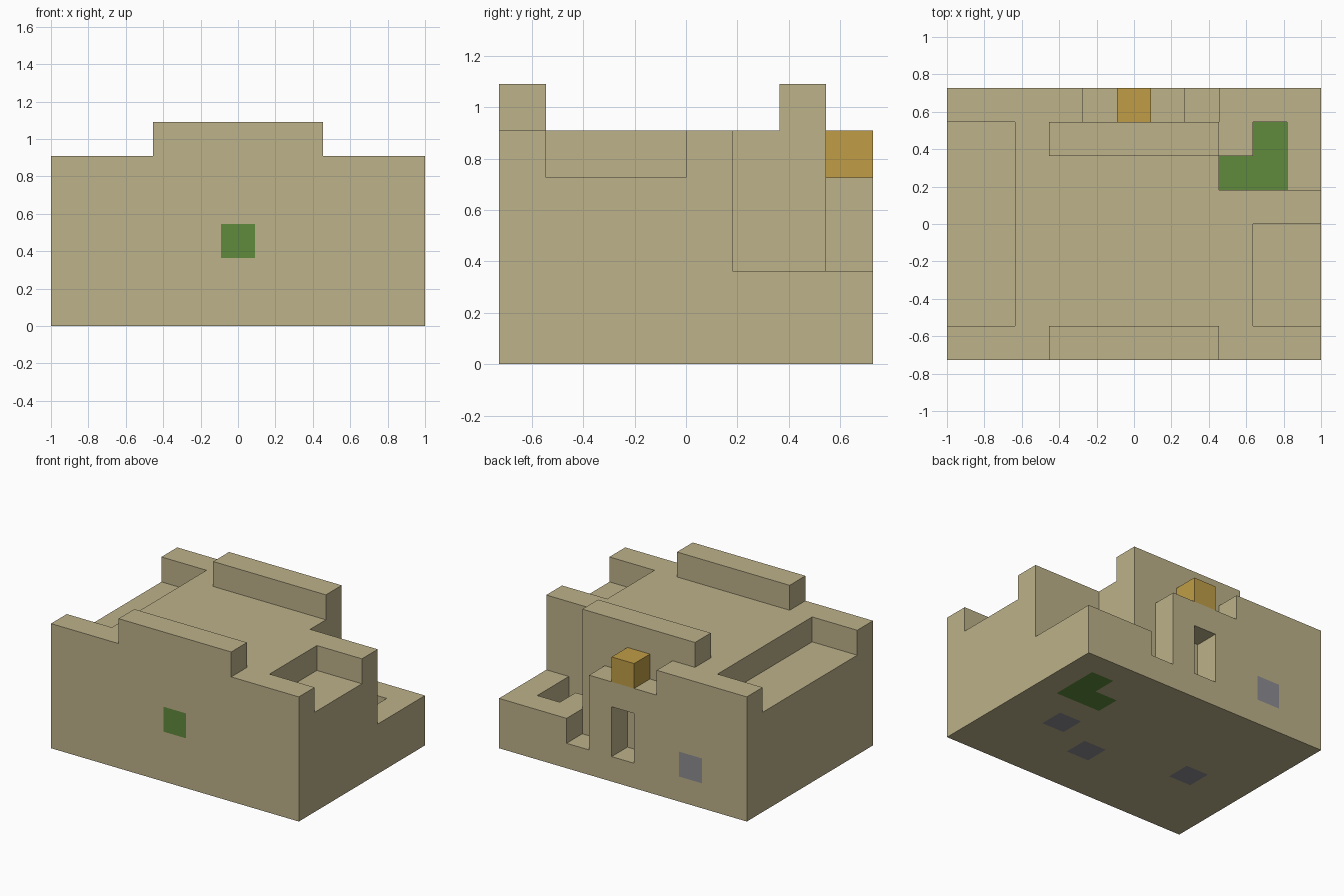
import bpy, bmesh, math
from mathutils import Vector

default = bpy.data.objects.get("Cube")
if default:
    bpy.data.objects.remove(default, do_unlink=True)

# The building sits on a grid of 11 x 8 x 6 equal cells
U = 2 / 11
SIZE = Vector((11, 8, 6))
ORIGIN = Vector((-1, -4 * U, 0))


def material(name, rgb):
    mat = bpy.data.materials.new(name)
    mat.use_nodes = True
    colour = (*rgb, 1)
    mat.diffuse_color = colour
    mat.node_tree.nodes["Principled BSDF"].inputs["Base Color"].default_value = colour
    return mat


SAND = material("sandstone", (0.51, 0.445, 0.255))
GREEN = material("moss green", (0.117, 0.254, 0.045))
GREY = material("slate grey", (0.27, 0.27, 0.29))
GOLD = material("gold", (0.525, 0.337, 0.062))


def block(name, low, high, mat=SAND):
    """Box between two grid corners."""
    low, high = Vector(low), Vector(high)
    bm = bmesh.new()
    bmesh.ops.create_cube(bm, size=1)
    for v in bm.verts:
        cell = Vector(b if c > 0 else a for c, a, b in zip(v.co, low, high))
        v.co = ORIGIN + cell * U
    mesh = bpy.data.meshes.new(name)
    bm.to_mesh(mesh)
    bm.free()
    mesh.materials.append(mat)
    obj = bpy.data.objects.new(name, mesh)
    bpy.context.collection.objects.link(obj)
    return obj


def carve(target, low, high):
    """Cut a grid box out of the target."""
    cutter = block("cutter", low, high)
    cutter.hide_render = True
    mod = target.modifiers.new("carve", "BOOLEAN")
    mod.operation = "DIFFERENCE"
    mod.solver = "EXACT"
    mod.object = cutter
    bpy.context.view_layer.objects.active = target
    bpy.ops.object.modifier_apply(modifier=mod.name)
    bpy.data.objects.remove(cutter, do_unlink=True)


building = block("building", (0, 0, 0), SIZE)

CUTS = [
    ((-1, -1, 5), (3, 9, 7)),    # roof beside the parapets
    ((8, -1, 5), (12, 9, 7)),
    ((2, 1, 5), (9, 6, 7)),      # roof between the parapets
    ((2, 7, 5), (9, 9, 7)),      # roof behind the rear parapet
    ((-1, 1, 4), (2, 7, 6)),     # long side terrace
    ((9, 1, 4), (12, 4, 6)),     # short side terrace
    ((8, 5, 2), (12, 9, 6)),     # low rear corner
    ((4, 7, 4), (8, 9, 6)),      # porch top
    ((7, 7, 1), (8, 9, 5)),      # slot beside the porch
    ((5, 7, 1), (6, 9, 3)),      # door niche
    ((8, 5, 1), (10, 6, 3)),     # two arms of the sunken bed
    ((9, 5, 1), (10, 7, 3)),
]
for low, high in CUTS:
    carve(building, low, high)

# Painted cells: garden bed, front panel, rear panel and underside tiles
building.data.materials.append(GREEN)
building.data.materials.append(GREY)
PAINT = {
    (8, 5, 0): 1, (9, 5, 0): 1, (9, 6, 0): 1, (5, 0, 2): 1,
    (2, 7, 1): 2, (8, 3, 0): 2, (6, 2, 0): 2, (2, 3, 0): 2,
}

# Split the faces along the grid, then colour each by the cell behind it
bm = bmesh.new()
bm.from_mesh(building.data)
for axis in range(3):
    normal = Vector(float(axis == i) for i in range(3))
    for step in range(1, int(SIZE[axis])):
        bmesh.ops.bisect_plane(
            bm, geom=bm.verts[:] + bm.edges[:] + bm.faces[:], dist=1e-5,
            plane_co=ORIGIN + normal * step * U, plane_no=normal)
bm.normal_update()
for face in bm.faces:
    inside = (face.calc_center_median() - ORIGIN) / U - face.normal * 0.5
    face.material_index = PAINT.get(tuple(math.floor(c) for c in inside), 0)
    face.smooth = False
bm.to_mesh(building.data)
bm.free()

# Gold block standing on the porch
block("porch_ornament", (5, 7, 4), (6, 8, 5), GOLD)
